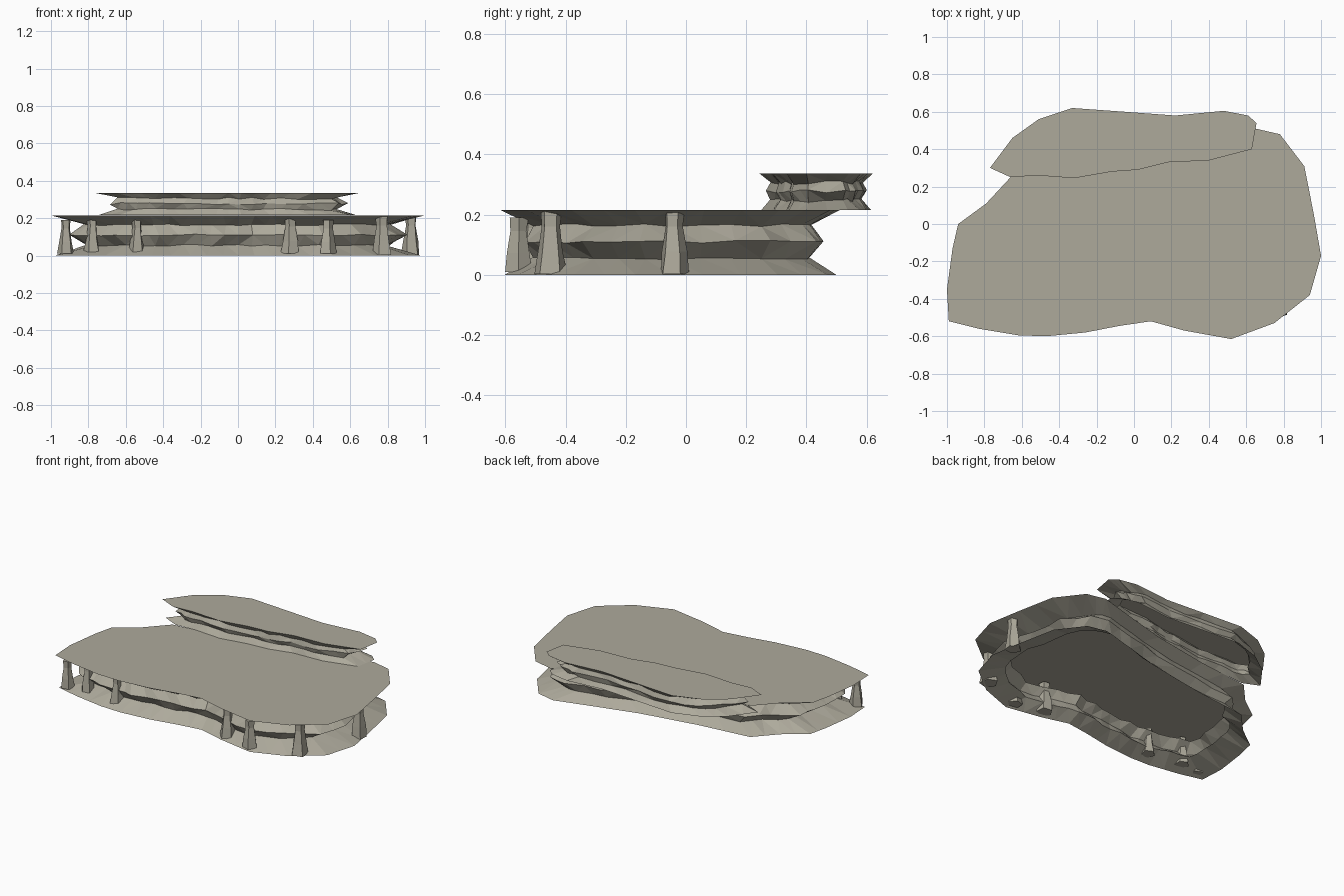
import bpy, bmesh, math, random
from mathutils import Vector

random.seed(4)
cube = bpy.data.objects.get("Cube")
if cube:
    bpy.data.objects.remove(cube)

# Weathered stone, one colour throughout
stone = bpy.data.materials.new("warm_grey_stone")
stone.use_nodes = True
colour = (0.42, 0.40, 0.33, 1)
stone.diffuse_color = colour
bsdf = next(n for n in stone.node_tree.nodes if n.type == "BSDF_PRINCIPLED")
bsdf.inputs["Base Color"].default_value = colour
bsdf.inputs["Roughness"].default_value = 0.9


def finish(bm, name):
    mesh = bpy.data.meshes.new(name)
    bm.to_mesh(mesh)
    bm.free()
    mesh.materials.append(stone)
    obj = bpy.data.objects.new(name, mesh)
    bpy.context.collection.objects.link(obj)
    return obj


def halved(outline):
    """Insert a midpoint on every side so the cliff facets stay small."""
    points = []
    for i, p in enumerate(outline):
        a, b = Vector(p), Vector(outline[(i + 1) % len(outline)])
        points += [a, (a + b) / 2]
    return points


def ledge(name, outline, centre, rings, rough):
    """Stacked, scaled outlines: a pinched cliff with a flat top and open base."""
    bm = bmesh.new()
    points, c = halved(outline), Vector(centre)
    loops = []
    for level, (z, scale) in enumerate(rings):
        edge = level in (0, len(rings) - 1)
        loop = []
        for p in points:
            s = scale + (0 if edge else random.uniform(-rough, rough))
            h = z + (0 if edge else random.uniform(-rough, rough) * 0.25)
            q = c + (p - c) * s
            loop.append(bm.verts.new((q.x, q.y, h)))
        loops.append(loop)
    walls = []
    n = len(points)
    for low, high in zip(loops, loops[1:]):
        for i in range(n):
            j = (i + 1) % n
            walls.append(bm.faces.new((low[i], low[j], high[j], high[i])))
    bmesh.ops.triangulate(bm, faces=walls)
    bm.faces.new(loops[-1])
    return finish(bm, name)


# Outlines run counter-clockwise
main_outline = [
    (-0.99, -0.52), (-0.83, -0.56), (-0.62, -0.595), (-0.47, -0.60),
    (-0.26, -0.58), (-0.08, -0.545), (0.09, -0.52), (0.27, -0.57),
    (0.52, -0.615), (0.75, -0.53), (0.94, -0.38), (1.0, -0.17),
    (0.96, 0.06), (0.91, 0.31), (0.78, 0.48), (0.65, 0.51),
    (0.40, 0.44), (0.10, 0.36), (-0.30, 0.29), (-0.66, 0.25),
    (-0.79, 0.11), (-0.94, 0.0), (-0.97, -0.13), (-1.0, -0.35)]
upper_outline = [
    (-0.77, 0.30), (-0.66, 0.25), (-0.52, 0.26), (-0.32, 0.245),
    (-0.12, 0.28), (0.02, 0.29), (0.18, 0.33), (0.40, 0.34),
    (0.63, 0.40), (0.655, 0.54), (0.61, 0.58), (0.48, 0.605),
    (0.22, 0.58), (-0.05, 0.60), (-0.33, 0.62), (-0.51, 0.56),
    (-0.65, 0.46)]

ledge("main_ledge", main_outline, (0, 0),
      [(0, 0.98), (0.055, 0.81), (0.11, 0.89), (0.165, 0.81), (0.215, 1)], 0.02)
ledge("upper_ledge", upper_outline, (-0.05, 0.435),
      [(0.216, 0.97), (0.247, 0.81), (0.277, 0.89), (0.307, 0.81), (0.336, 1)], 0.025)


def pillar(name, x, y, low, high, width):
    """Five-sided rock column, wide at the foot and narrow at the head."""
    bm = bmesh.new()
    turn = random.uniform(0, math.pi)
    loops = []
    for t, r in ((0, 0.52), (0.35, 0.42), (0.75, 0.29), (1, 0.33)):
        loop = []
        for k in range(5):
            a = turn + math.tau * k / 5
            d = width * r * random.uniform(0.9, 1.1)
            loop.append(bm.verts.new((x + d * math.cos(a), y + d * math.sin(a),
                                      low + (high - low) * t)))
        loops.append(loop)
    for a, b in zip(loops, loops[1:]):
        for i in range(5):
            j = (i + 1) % 5
            bm.faces.new((a[i], a[j], b[j], b[i]))
    bm.faces.new(loops[-1])
    bm.faces.new(loops[0][::-1])
    return finish(bm, name)


# Columns along the front and the left end
columns = [(-0.92, -0.49, 0.01, 0.19, 0.085), (-0.78, -0.475, 0.02, 0.20, 0.085),
           (-0.54, -0.51, 0.02, 0.19, 0.085), (0.28, -0.51, 0.01, 0.205, 0.10),
           (0.48, -0.555, 0.01, 0.19, 0.095), (0.77, -0.45, 0.003, 0.214, 0.11),
           (0.925, -0.04, 0.003, 0.214, 0.10)]
for i, spec in enumerate(columns):
    pillar(f"stone_column_{i + 1}", *spec)
